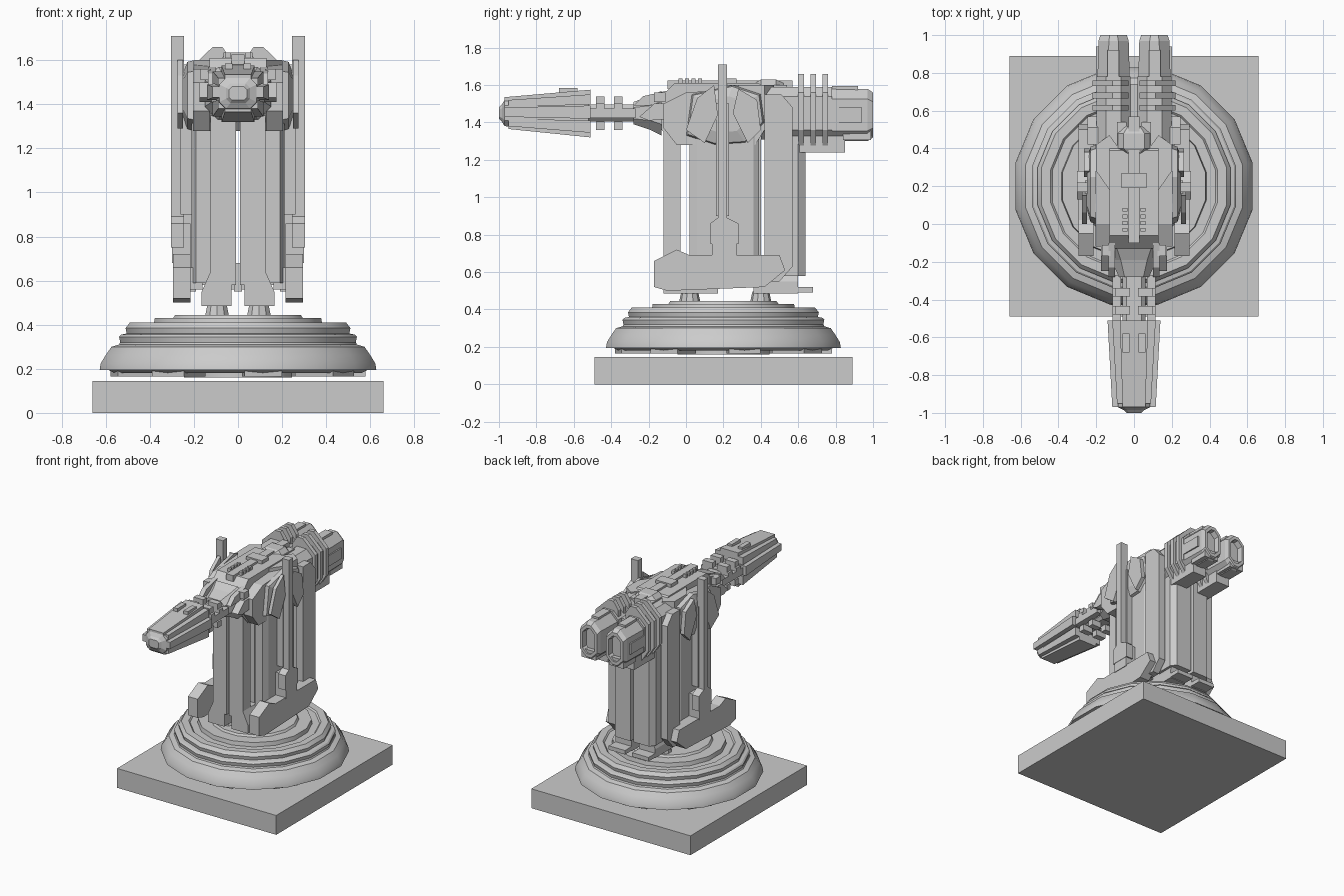
import bpy, bmesh, math
from mathutils import Vector

old = bpy.data.objects.get("Cube")
if old:
    bpy.data.objects.remove(old)

GREY = (0.6, 0.6, 0.6, 1)
grey = bpy.data.materials.new("plain grey")
grey.use_nodes = True
grey.diffuse_color = GREY
grey.node_tree.nodes["Principled BSDF"].inputs["Base Color"].default_value = GREY

CZ = 1.45   # gun axis height
CY = 0.2    # turntable centre


def finish(name, bm, mirror):
    bmesh.ops.recalc_face_normals(bm, faces=bm.faces)
    me = bpy.data.meshes.new(name)
    bm.to_mesh(me)
    bm.free()
    me.materials.append(grey)
    ob = bpy.data.objects.new(name, me)
    bpy.context.collection.objects.link(ob)
    if mirror:
        mod = ob.modifiers.new("mirror", "MIRROR")
        mod.use_mirror_merge = False
    return ob


def loft(name, rings, mirror=False):
    """Skin a row of equal-length point rings and cap both ends."""
    bm = bmesh.new()
    rows = [[bm.verts.new(p) for p in ring] for ring in rings]
    n = len(rows[0])
    for a, b in zip(rows, rows[1:]):
        for i in range(n):
            j = (i + 1) % n
            bm.faces.new((a[i], a[j], b[j], b[i]))
    bm.faces.new(rows[0])
    bm.faces.new(rows[-1])
    return finish(name, bm, mirror)


def prism(name, axis, pts, lo, hi, mirror=True):
    """Extrude a profile along an axis; the profile uses the other two in order."""
    def place(u, v, w):
        return {"x": (w, u, v), "y": (u, w, v), "z": (u, v, w)}[axis]
    return loft(name, [[place(u, v, w) for u, v in pts] for w in (lo, hi)], mirror)


def box(name, x, y, z, mirror=True):
    return prism(name, "z", [(x[0], y[0]), (x[1], y[0]), (x[1], y[1]), (x[0], y[1])], *z, mirror)


def octo(cx, cz, w, h, cut, y):
    """Chamfered rectangle across the gun axis."""
    c = min(cut, w * 0.9, h * 0.9)
    q = [(w, h - c), (w - c, h), (c - w, h), (-w, h - c), (-w, c - h), (c - w, -h), (w - c, -h), (w, c - h)]
    return [(cx + a, y, cz + b) for a, b in q]


def barrel(name, sections, mirror=False):
    return loft(name, [octo(*s) for s in sections], mirror)


def lathe(name, profile, sides=16):
    rings = []
    for r, z in profile:
        rings.append([(r * math.cos((i + .5) * math.tau / sides),
                       CY + r * math.sin((i + .5) * math.tau / sides), z) for i in range(sides)])
    ob = loft(name, rings)
    bpy.ops.object.select_all(action="DESELECT")
    ob.select_set(True)
    bpy.context.view_layer.objects.active = ob
    bpy.ops.object.shade_smooth_by_angle(angle=math.radians(32))
    return ob


# Ground slab and round turntable
box("ground_slab", (-.66, .66), (-.49, .89), (0, .145), False)
lathe("turntable", [(.25, .16), (.25, .18), (.57, .18), (.6, .195), (.64, .195), (.635, .225), (.61, .265),
                    (.585, .3), (.55, .31), (.545, .32), (.55, .345), (.54, .355), (.515, .36),
                    (.52, .385), (.5, .41), (.45, .41), (.44, .4), (.39, .4), (.385, .43),
                    (.3, .43), (.29, .445)])
for k in range(8):
    pts = []
    for r, a in ((.35, -.15), (.58, -.15), (.58, .15), (.35, .15)):
        t = k * math.tau / 8 + a + .2
        pts.append((r * math.cos(t), CY + r * math.sin(t)))
    prism("underside_pad", "z", pts, .165, .19, False)

# Feet under the columns
for y in (.02, .4):
    bm = bmesh.new()
    bmesh.ops.create_cone(bm, cap_ends=True, segments=10, radius1=.06, radius2=.045, depth=.07)
    bmesh.ops.translate(bm, verts=bm.verts, vec=Vector((.095, y, .46)))
    finish("ankle", bm, True)
foot = [(.03, .485), (.165, .485), (.165, .55), (.125, .64), (.03, .64)]
prism("front_foot", "y", foot, -.12, .17)
prism("rear_foot", "y", foot, .36, .6)
box("rear_toe", (.03, .165), (.55, .68), (.49, .52))
box("centre_pin", (-.018, .018), (.02, .1), (.55, .68), False)

# Tall columns
prism("front_column", "z", [(.01, -.12), (.125, -.12), (.125, -.03), (.01, -.03)], .58, 1.4)
prism("middle_column", "z", [(.125, .02), (.19, .02), (.21, .06), (.21, .36), (.19, .39), (.125, .39)], .59, 1.4)
prism("inner_column", "z", [(.012, .04), (.11, .04), (.11, .4), (.012, .4)], .56, 1.4)
prism("rear_column", "z", [(.012, .46), (.17, .46), (.17, .6), (.14, .64), (.012, .64)], .58, 1.32)

# Side brackets: low arm with a tall upright at the back
prism("side_arm", "x", [(-.17, .52), (-.1, .5), (.42, .52), (.53, .61), (.5, .69), (.42, .69),
                        (.02, .69), (-.05, .72), (-.17, .66)], .215, .295)
prism("side_upright", "x", [(.42, .55), (.5, .55), (.57, .63), (.57, 1.48), (.51, 1.55), (.42, 1.55)], .19, .245)
box("arm_link", (.16, .22), (.05, .4), (.56, .66))

# Long vertical blades
prism("blade", "x", [(.13, .75), (.28, .75), (.28, .86), (.22, .89), (.22, 1.71), (.17, 1.71),
                     (.17, .89), (.13, .86)], .245, .303)
box("blade_base", (.215, .3), (.14, .27), (.68, .86))
box("blade_bracket", (.2, .26), (.16, .23), (.9, 1.5))

# Gun housing
prism("housing", "x", [(-.13, 1.36), (-.06, 1.28), (.37, 1.28), (.42, 1.36), (.42, 1.58), (.39, 1.61),
                       (-.06, 1.61), (-.13, 1.54)], -.13, .13, False)
prism("housing_cheek", "x", [(-.12, 1.37), (-.05, 1.28), (.37, 1.28), (.42, 1.36), (.42, 1.54),
                             (.3, 1.58), (.0, 1.56), (-.12, 1.5)], .12, .205)
loft("cheek_plate", [[(x, CY + y * s, CZ + z * s) for y, z in
                      ((-.2, -.12), (-.05, -.17), (.12, -.16), (.22, -.05), (.2, .1), (.05, .15), (-.17, .1))]
                     for x, s in ((.2, 1), (.23, .95), (.25, .6))], True)
prism("side_fin", "x", [(.0, 1.36), (.1, 1.29), (.17, 1.44), (.15, 1.6), (.06, 1.53)], .25, .275)
prism("rear_side_fin", "x", [(.25, 1.45), (.33, 1.29), (.4, 1.36), (.38, 1.52), (.28, 1.58)], .235, .265)
prism("roof_wedge", "z", [(.05, .1), (.13, .18), (.2, .28), (.2, .42), (.13, .47), (.05, .36)], 1.54, 1.6)
box("roof_spine", (-.03, .03), (-.1, .57), (1.58, 1.625), False)
box("roof_saddle", (-.065, .065), (.19, .27), (1.58, 1.635), False)
barrel("roof_sensor", [(0, 1.56, .05, .05, .02, .37), (0, 1.57, .085, .06, .03, .4),
                       (0, 1.57, .085, .06, .03, .48), (0, 1.56, .05, .05, .02, .52)])
for i in range(4):
    box("roof_tooth", (.035, .06), (-.04 + i * .035, -.02 + i * .035), (1.6, 1.635))

# Neck, rod and paired cooling fins
barrel("neck", [(0, CZ, .15, .12, .06, -.13), (0, CZ, .12, .09, .05, -.19), (0, CZ, .08, .06, .03, -.28)])
prism("neck_arm", "x", [(-.28, 1.49), (-.23, 1.54), (-.1, 1.57), (-.1, 1.51), (-.2, 1.49)], .1, .135)
prism("neck_claw", "x", [(-.25, 1.43), (-.2, 1.41), (-.08, 1.42), (-.08, 1.5), (-.17, 1.5)], .12, .175)
box("shoulder_knob", (.125, .17), (-.17, -.11), (1.51, 1.56))
barrel("rod", [(0, CZ, .06, .045, .02, -.56), (0, CZ, .06, .045, .02, -.24)])
box("rod_rail", (.07, .115), (-.52, -.27), (1.425, 1.475))
for y in (-.48, -.385):
    for z in (1.36, 1.495):
        box("rod_fin", (.02, .1), (y, y + .045), (z, z + .045))
    box("rod_crossbar", (-.115, .115), (y, y + .045), (1.43, 1.5), False)

# Muzzle with stacked armour slabs
barrel("muzzle_core", [(0, CZ, .04, .03, .012, -1), (0, CZ, .055, .045, .02, -.985),
                       (0, CZ, .085, .07, .03, -.97), (0, CZ, .1, .09, .04, -.52)])


def slab(name, near, far, mirror=False):
    """Tapered block between two x-z rectangles at the ends of the muzzle."""
    loft(name, [[(x0, y, z0), (x1, y, z0), (x1, y, z1), (x0, y, z1)]
                for y, x0, x1, z0, z1 in (near, far)], mirror)


slab("muzzle_top", (-.97, -.06, .06, 1.49, 1.535), (-.51, -.075, .075, 1.5, 1.575))
slab("muzzle_bottom", (-.95, -.06, .06, 1.365, 1.41), (-.51, -.075, .075, 1.32, 1.4))
slab("muzzle_side", (-.97, .055, .115, 1.43, 1.48), (-.51, .07, .14, 1.42, 1.49), True)
slab("muzzle_upper_cheek", (-.95, .055, .09, 1.485, 1.52), (-.51, .065, .115, 1.495, 1.55), True)
slab("muzzle_lower_cheek", (-.95, .055, .09, 1.38, 1.42), (-.51, .065, .115, 1.345, 1.41), True)
box("muzzle_sight", (.025, .06), (-.68, -.58), (1.55, 1.585))

# Twin rear pods with rings, end recesses and belly blocks
LX = .108
barrel("pod_front", [(LX, CZ, .09, .14, .05, .4), (LX, CZ, .09, .14, .05, .78)], True)
barrel("pod_rear", [(LX, 1.44, .075, .13, .05, .74), (LX, 1.44, .085, .14, .055, .78), (LX, 1.44, .08, .14, .055, .97),
                    (LX, 1.44, .07, .12, .05, 1), (LX, 1.44, .05, .095, .035, 1),
                    (LX, 1.44, .045, .09, .035, .96)], True)
for y in (.6, .665, .73):
    prism("pod_ring", "y", [(.03, 1.3), (.07, 1.24), (.14, 1.24), (.22, 1.36), (.22, 1.56),
                            (.115, 1.66), (.07, 1.66), (.03, 1.6)], y, y + .03)
box("pod_side_panel", (.18, .2), (.78, .94), (1.4, 1.48))
box("pod_top_panel", (.08, .14), (.78, .92), (1.57, 1.595))
box("belly_block", (.05, .165), (.57, .85), (1.24, 1.38))
box("tail_block", (.055, .175), (.84, .99), (1.305, 1.37))
box("pod_bridge", (-.03, .03), (.4, .74), (1.36, 1.54), False)
box("pod_top_rail", (.04, .09), (.38, .54), (1.57, 1.6))
